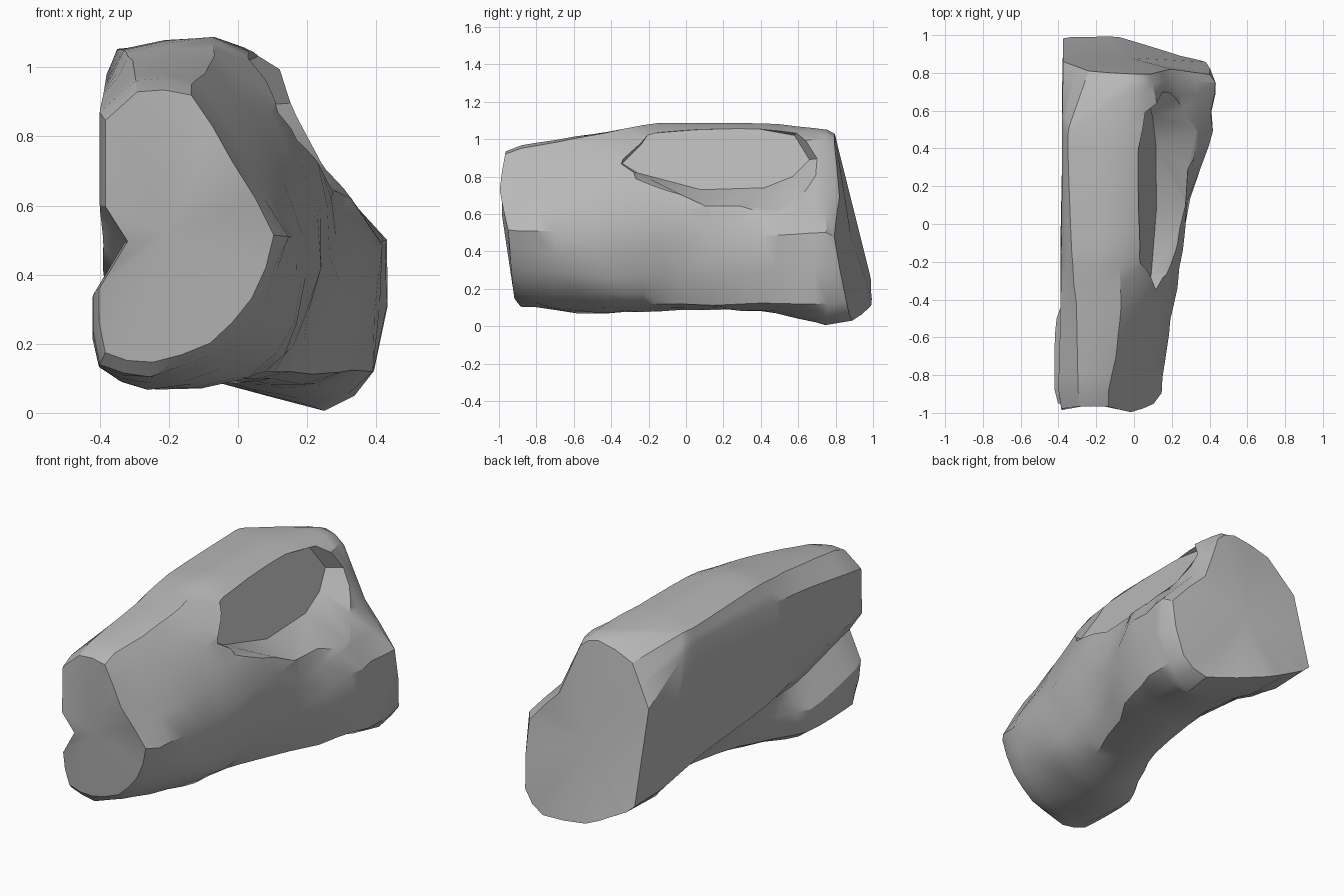
import bpy, bmesh, math
from mathutils import Vector, noise

old = bpy.data.objects.get("Cube")
if old:
    bpy.data.objects.remove(old, do_unlink=True)

stone = bpy.data.materials.new("grey_stone")
stone.use_nodes = True
GREY = (0.48, 0.48, 0.48, 1)
stone.diffuse_color = GREY
stone.node_tree.nodes["Principled BSDF"].inputs["Base Color"].default_value = GREY
stone.node_tree.nodes["Principled BSDF"].inputs["Roughness"].default_value = 0.9


def make_object(name, rings):
    """Skin equal-length closed rings of points and cap both ends."""
    bm = bmesh.new()
    loops = [[bm.verts.new(p) for p in ring] for ring in rings]
    n = len(loops[0])
    for a, b in zip(loops, loops[1:]):
        for i in range(n):
            j = (i + 1) % n
            bm.faces.new((a[i], a[j], b[j], b[i]))
    for ring in (loops[0], loops[-1]):
        mid = bm.verts.new(sum((v.co for v in ring), Vector()) / n)
        for i in range(n):
            bm.faces.new((ring[i], ring[(i + 1) % n], mid))
    bmesh.ops.recalc_face_normals(bm, faces=bm.faces)
    mesh = bpy.data.meshes.new(name)
    bm.to_mesh(mesh)
    bm.free()
    mesh.materials.append(stone)
    obj = bpy.data.objects.new(name, mesh)
    bpy.context.collection.objects.link(obj)
    return obj


# Cross-sections (x, z) from front to back, all starting at the lower left foot
sections = [
    (-0.88, [(-.40, .14), (-.42, .34), (-.33, .49), (-.40, .60), (-.40, .87), (-.30, .96),
             (-.13, .95), (.00, .74), (.13, .51), (.06, .31), (-.07, .17), (-.25, .11)]),
    (-0.50, [(-.39, .13), (-.41, .26), (-.33, .39), (-.39, .50), (-.39, .92), (-.30, 1.01),
             (-.07, 1.02), (.08, .84), (.20, .53), (.15, .26), (.01, .10), (-.26, .06)]),
    (-0.14, [(-.21, .14), (-.26, .29), (-.33, .37), (-.39, .41), (-.385, .95), (-.33, 1.05),
             (-.07, 1.085), (.13, .96), (.26, .60), (.20, .28), (.10, .12), (-.08, .09)]),
    (0.40, [(-.10, .13), (-.20, .24), (-.30, .31), (-.38, .35), (-.38, .98), (-.35, 1.05),
            (-.06, 1.085), (.15, .98), (.28, .69), (.39, .47), (.34, .12), (.10, .08)]),
    (0.75, [(-.08, .10), (-.22, .17), (-.34, .24), (-.38, .29), (-.38, .95), (-.34, 1.05),
            (-.03, 1.05), (.10, 1.00), (.23, .71), (.42, .50), (.40, .13), (.25, .00)]),
]
back_outline = [(-.08, .11), (-.22, .18), (-.33, .24), (-.375, .28), (-.375, .77), (-.24, .97),
                (-.02, 1.03), (.09, .97), (.20, .69), (.40, .48), (.38, .13), (.25, .03)]


def back_y(x, z):
    """Slanted, slightly rounded rear face."""
    return 0.99 - 0.25 * max(0, z - 0.25) - 0.3 * max(0, 0.1 - z) - 0.4 * max(0, x - 0.05)


def spline(p, q, r, s, t):
    """Damped cubic through q and r."""
    m0, m1 = (r - p) * 0.3, (s - q) * 0.3
    return ((2*t**3 - 3*t*t + 1) * q + (t**3 - 2*t*t + t) * m0
            + (3*t*t - 2*t**3) * r + (t**3 - t*t) * m1)


keys = [[Vector((x, y, z)) for x, z in pts] for y, pts in sections]
# Bevel the upper rear corner of the flat wall
for p in keys[-1]:
    if p.x < -0.3:
        p.y -= 0.5 * max(0, p.z - 0.6)
# Rounded front end, slightly smaller than the first section
front_cap = []
for x, z in sections[0][1]:
    x, z = -0.2 + (x + 0.2) * 0.92, 0.57 + (z - 0.57) * 0.92
    front_cap.append(Vector((x, -1.0 + 0.15 * abs(z - 0.7) + 0.2 * max(0, x), z)))
back_cap = [Vector((x, back_y(x, z), z)) for x, z in back_outline]
keys = [front_cap] + keys + [back_cap]

# Fill in rings between the key sections
rings = []
for k in range(len(keys) - 1):
    end = k in (0, len(keys) - 2)
    steps = 1 if end else 4
    for s in range(steps):
        p, n = keys[max(k - 1, 0)], keys[min(k + 2, len(keys) - 1)]
        rings.append([spline(a, b, c, d, s / steps)
                      for a, b, c, d in zip(p, keys[k], keys[k + 1], n)])
rings.append(keys[-1])


def round_ring(ring):
    """Add a slightly bulged midpoint on each side, leaving the flat wall straight."""
    out, n = [], len(ring)
    for i in range(n):
        p, q, r, s = (ring[(i + d) % n] for d in (-1, 0, 1, 2))
        out.append(q)
        out.append((q + r) / 2 if i in (2, 3, 4) else spline(p, q, r, s, 0.5))
    return out


rings = [round_ring(r) for r in rings]

# Weathered lumps on everything but the flat wall and the two ends
for ring in rings[1:-1]:
    for p in ring:
        if p.x > -0.32:
            amount = 0.03 if p.z < 0.6 else 0.01
            p += amount * noise.noise_vector(p * 6) * Vector((1, 0.8, 0.6))
            p.z = max(p.z, 0)

rock = make_object("rock_body", rings)

# Hollow in the upper flank: steep inner wall and a sloping shelf
hollow = [(-.34, .87), (-.24, .97), (-.20, 1.03), (.05, 1.05), (.36, 1.06), (.58, 1.02),
          (.66, .89), (.57, .80), (.42, .74), (.08, .73), (-.26, .82)]


def wall_x(z):
    return 0.02 + 0.30 * (1.06 - z)


inner = [Vector((wall_x(z), y, z)) for y, z in hollow]
outer = []
for y, z in hollow:
    low = max(0, min(1, (0.95 - z) / 0.15))
    outer.append(Vector((0.60, -0.1 + (y + 0.1) * 1.35, z - 0.27 * low + 0.25 * (1 - low))))
cutter = make_object("hollow_cutter", [inner, outer])
cut = rock.modifiers.new("hollow", 'BOOLEAN')
cut.operation = 'DIFFERENCE'
cut.solver = 'EXACT'
cut.object = cutter

bpy.ops.object.select_all(action='DESELECT')
rock.select_set(True)
bpy.context.view_layer.objects.active = rock
bpy.ops.object.modifier_apply(modifier=cut.name)
bpy.data.objects.remove(cutter, do_unlink=True)
bpy.ops.object.shade_smooth_by_angle(angle=math.radians(31))
